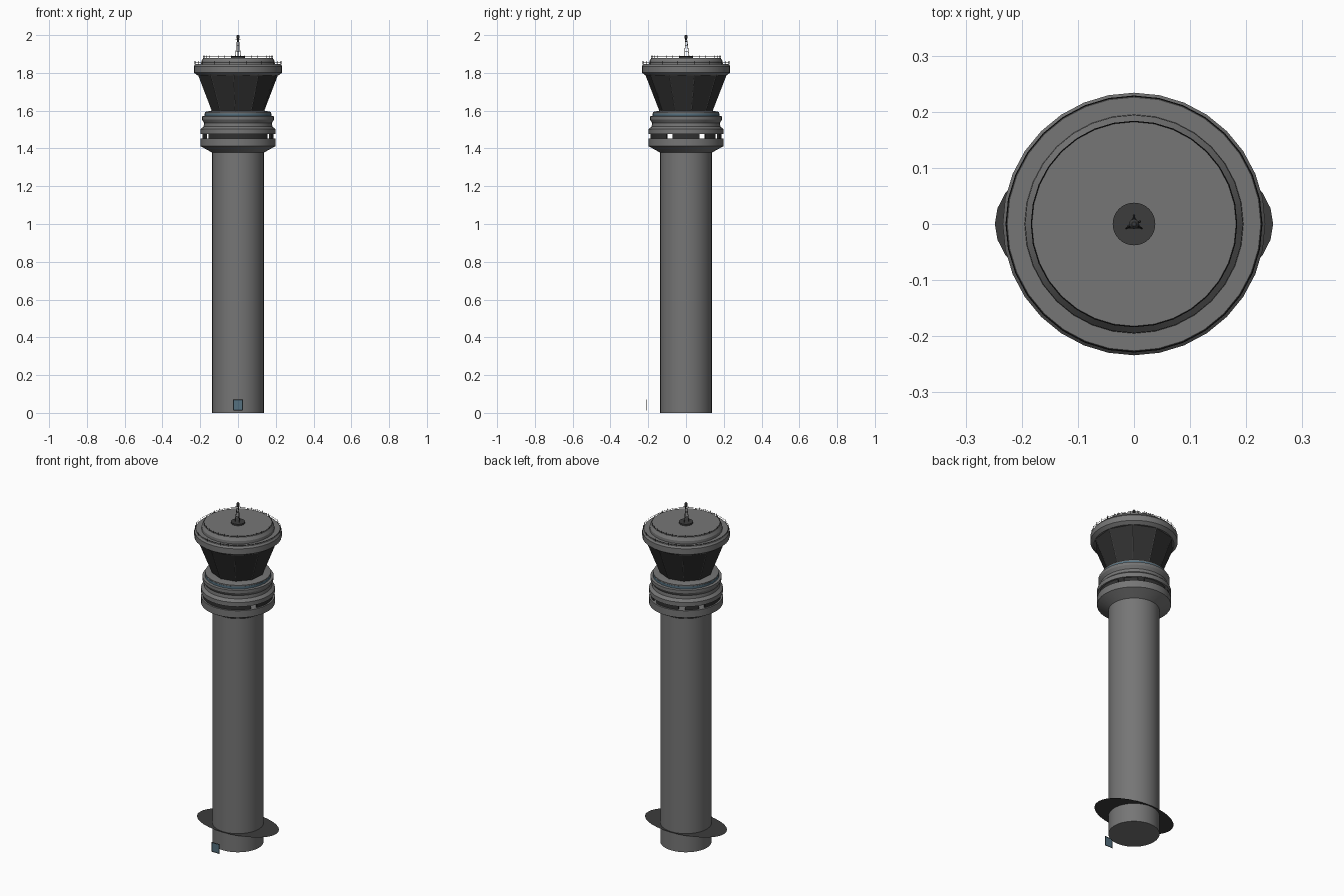
import bpy, bmesh, math
from mathutils import Vector

if "Cube" in bpy.data.objects:
    bpy.data.objects.remove(bpy.data.objects["Cube"])


def material(name, rgb):
    m = bpy.data.materials.new(name)
    m.use_nodes = True
    m.diffuse_color = (*rgb, 1)
    m.node_tree.nodes["Principled BSDF"].inputs["Base Color"].default_value = (*rgb, 1)
    return m


CONCRETE = material("concrete grey", (0.18, 0.18, 0.18))
DARK = material("dark grey", (0.045, 0.045, 0.045))
GLASS = material("dark glass", (0.03, 0.03, 0.03))
FRAME = material("frame grey", (0.2, 0.2, 0.2))
BLUE = material("slate blue", (0.09, 0.16, 0.21))
METAL = material("black metal", (0.02, 0.02, 0.02))


def finish(name, bm, mat, smooth=True):
    bmesh.ops.recalc_face_normals(bm, faces=bm.faces)
    mesh = bpy.data.meshes.new(name)
    bm.to_mesh(mesh)
    bm.free()
    mesh.materials.append(mat)
    ob = bpy.data.objects.new(name, mesh)
    bpy.context.collection.objects.link(ob)
    if smooth:
        bpy.ops.object.select_all(action="DESELECT")
        ob.select_set(True)
        bpy.context.view_layer.objects.active = ob
        bpy.ops.object.shade_smooth_by_angle(angle=math.radians(20))
    return ob


def polar(r, deg, z):
    a = math.radians(deg)
    return Vector((r * math.cos(a), r * math.sin(a), z))


def lathe(name, profile, mat, sides=32, start=0, smooth=True):
    """Closed turned solid from (radius, height) pairs."""
    bm = bmesh.new()
    rings = [[bm.verts.new(polar(r, start + 360 * i / sides, z)) for i in range(sides)]
             for r, z in profile]
    for low, high in zip(rings, rings[1:]):
        for i in range(sides):
            j = (i + 1) % sides
            bm.faces.new((low[i], low[j], high[j], high[i]))
    bm.faces.new(rings[0])
    bm.faces.new(rings[-1])
    return finish(name, bm, mat, smooth)


def rods(name, segments, radius, mat, sides=4):
    """Thin straight bars between pairs of points."""
    bm = bmesh.new()
    for a, b in segments:
        d = b - a
        turn = d.to_track_quat("Z", "Y")
        ends = [[bm.verts.new(p + turn @ polar(radius, 360 * i / sides, 0))
                 for i in range(sides)] for p in (a, b)]
        for i in range(sides):
            j = (i + 1) % sides
            bm.faces.new((ends[0][i], ends[0][j], ends[1][j], ends[1][i]))
        bm.faces.new(ends[0])
        bm.faces.new(ends[1])
    return finish(name, bm, mat, False)


def plate(name, x0, x1, y, z0, z1, mat):
    bm = bmesh.new()
    bm.faces.new([bm.verts.new(c) for c in
                  ((x0, y, z0), (x1, y, z0), (x1, y, z1), (x0, y, z1))])
    return finish(name, bm, mat, False)


# Shaft and flared lower collar
lathe("shaft", [(0.137, 0), (0.137, 1.39)], CONCRETE)
lathe("lower_collar", [(0.137, 1.378), (0.198, 1.412), (0.198, 1.453)], CONCRETE)

# Oval ground level canopy
bm = bmesh.new()
bm.faces.new([bm.verts.new((0.248 * p.x, 0.145 * p.y, 0.11))
              for p in (polar(1, 360 * i / 32, 0) for i in range(32))])
finish("oval_canopy", bm, DARK, False)

# Entrance doors standing in front of the shaft
plate("entrance_doors", -0.024, 0.024, -0.21, 0.016, 0.068, BLUE)
rods("door_frame", [(Vector((x, -0.21, 0.014)), Vector((x, -0.21, 0.07)))
                    for x in (-0.025, 0.025)]
     + [(Vector((-0.025, -0.21, z)), Vector((0.025, -0.21, z))) for z in (0.015, 0.07)],
     0.0015, METAL)

# Recessed window band with open windows
openings = (28, 62, 118, 152, 208, 332)
bm = bmesh.new()
for k in range(len(openings)):
    a = openings[k] + 5.5
    b = openings[(k + 1) % len(openings)] - 5.5
    if b < a:
        b += 360
    n = max(2, round((b - a) / 8))
    cols = [[bm.verts.new(polar(r, a + (b - a) * i / n, z))
             for r, z in ((0.188, 1.45), (0.188, 1.48), (0.178, 1.48), (0.178, 1.45))]
            for i in range(n + 1)]
    for p, q in zip(cols, cols[1:]):
        for i in range(4):
            j = (i + 1) % 4
            bm.faces.new((p[i], q[i], q[j], p[j]))
    bm.faces.new(cols[0])
    bm.faces.new(cols[-1])
finish("window_band", bm, GLASS)

# Upper collar, terrace and blue strip under the cab
lathe("upper_collar", [(0.198, 1.477), (0.198, 1.502), (0.182, 1.516), (0.18, 1.535),
                       (0.191, 1.553), (0.191, 1.57), (0.18, 1.572)], CONCRETE)
lathe("blue_strip", [(0.177, 1.57), (0.177, 1.586)], BLUE)
lathe("cab_sill", [(0.176, 1.586), (0.176, 1.593), (0.14, 1.6)], CONCRETE)

# Control cab: ten leaning panes with slim mullions
SIDES, START = 10, -60
lathe("cab_glass", [(0.14, 1.598), (0.217, 1.795)], GLASS, SIDES, START, False)
rods("cab_mullions", [(polar(0.14, START + 36 * i, 1.598), polar(0.217, START + 36 * i, 1.795))
                      for i in range(SIDES)], 0.0016, FRAME)

# Roof rim, deck and raised drum
lathe("roof_rim", [(0.215, 1.787), (0.234, 1.802), (0.234, 1.835), (0.226, 1.846)], CONCRETE)
lathe("roof_drum", [(0.195, 1.846), (0.194, 1.862), (0.183, 1.88)], CONCRETE)


# Guard rails: posts and a thin hoop
def railing(name, radius, base, height, count):
    step = 360 / count
    bars = []
    for i in range(count):
        bars.append((polar(radius, step * i, base), polar(radius, step * i, base + height)))
        bars.append((polar(radius, step * i, base + height * 0.5),
                     polar(radius, step * (i + 1), base + height * 0.5)))
    rods(name, bars, 0.001, METAL)


railing("outer_railing", 0.228, 1.844, 0.018, 32)
railing("inner_railing", 0.183, 1.878, 0.014, 32)

# Antenna: round base, three leaning legs, braces and a beacon
lathe("antenna_base", [(0.038, 1.878), (0.038, 1.889)], DARK)
legs = [(polar(0.016, 90 + 120 * i, 1.888), polar(0.004, 90 + 120 * i, 1.98)) for i in range(3)]
braces = []
for t in (0.3, 0.6, 0.85):
    pts = [a.lerp(b, t) for a, b in legs]
    braces += [(pts[i], pts[(i + 1) % 3]) for i in range(3)]
rods("antenna_mast", legs + braces, 0.0016, DARK)
rods("antenna_crossbar", [(Vector((-0.012, -0.005, 1.975)), Vector((0.012, 0.005, 1.975)))],
     0.002, DARK)
lathe("beacon", [(0.004, 1.978), (0.009, 1.984), (0.009, 1.994), (0.004, 2.0)], DARK, 12)
